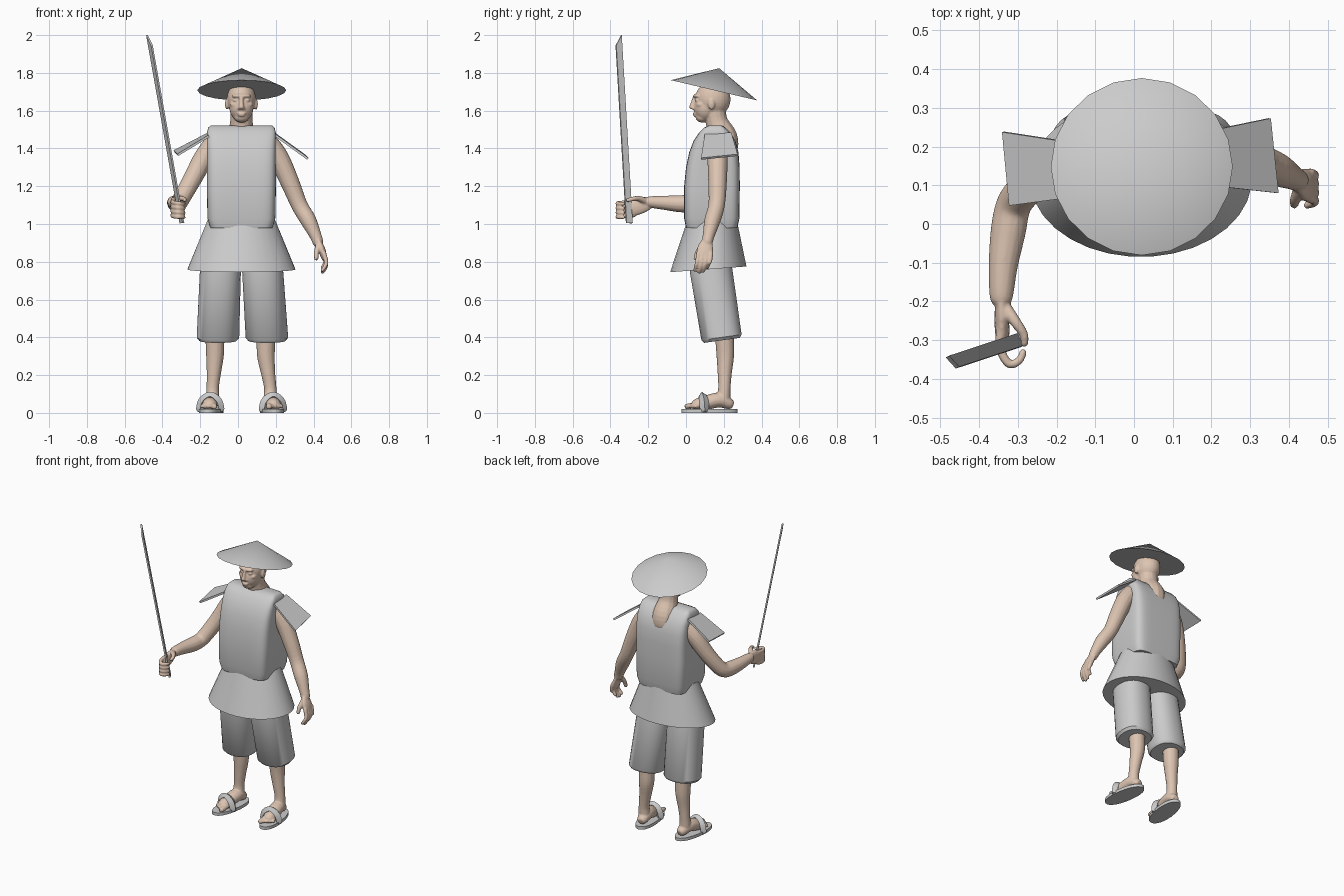
import bpy, bmesh, math
from mathutils import Vector, Matrix

CX = 0.018                      # body centre line
I4 = Matrix.Identity(4)
skin = bpy.data.materials.new("skin")
skin.diffuse_color = (0.72, 0.55, 0.44, 1)


def finish(name, bm, organic=False, smooth=35):
    bmesh.ops.recalc_face_normals(bm, faces=bm.faces[:])
    me = bpy.data.meshes.new(name)
    bm.to_mesh(me)
    bm.free()
    ob = bpy.data.objects.new(name, me)
    bpy.context.collection.objects.link(ob)
    if organic:                 # blend overlapping volumes into one skin
        me.materials.append(skin)
        r = ob.modifiers.new("blend", 'REMESH')
        r.mode, r.voxel_size, r.use_smooth_shade = 'VOXEL', 0.005, True
        s = ob.modifiers.new("soften", 'SMOOTH')
        s.factor, s.iterations = 0.5, 4
    elif smooth:
        bpy.ops.object.select_all(action='DESELECT')
        bpy.context.view_layer.objects.active = ob
        ob.select_set(True)
        bpy.ops.object.shade_smooth_by_angle(angle=math.radians(smooth))
    return ob


def loft(bm, rings):
    rows = [[bm.verts.new(p) for p in r] for r in rings]
    n = len(rows[0])
    for a, b in zip(rows, rows[1:]):
        for i in range(n):
            bm.faces.new((a[i], a[(i + 1) % n], b[(i + 1) % n], b[i]))
    bm.faces.new(rows[0][::-1])
    bm.faces.new(rows[-1])


def ring(c, rx, ry, n=32, e=2, tilt=0):
    out = []
    for i in range(n):
        t = 2 * math.pi * (i + 0.5) / n
        x, y = [r * math.copysign(abs(f) ** (2 / e), f)
                for r, f in ((rx, math.cos(t)), (ry, math.sin(t)))]
        out.append((c[0] + x, c[1] + y, c[2] + y * tilt))
    return out


def tube(bm, pts, u=(1, 0, 0), flat=1, n=14, M=I4):
    """Rounded limb through (x, y, z, radius) points; flat squashes it along u."""
    P = [Vector(p) for p in pts]

    def cap(a, b):
        d = (a - b).to_3d().normalized() * a.w * 0.7
        return Vector((a.x + d.x, a.y + d.y, a.z + d.z, a.w * 0.6))
    P = [cap(P[0], P[1])] + P + [cap(P[-1], P[-2])]
    Q = []
    for i in range(len(P) - 1):
        a, b, c, d = P[max(i - 1, 0)], P[i], P[i + 1], P[min(i + 2, len(P) - 1)]
        for k in range(4):
            t = k / 4
            Q.append(0.5 * (2 * b + (c - a) * t + (2 * a - 5 * b + 4 * c - d) * t * t
                            + (3 * b - a - 3 * c + d) * t ** 3))
    Q.append(P[-1])
    rings = []
    for i, q in enumerate(Q):
        t = (Q[min(i + 1, len(Q) - 1)] - Q[max(i - 1, 0)]).to_3d().normalized()
        v = t.cross(Vector(u)).normalized()
        w = v.cross(t)
        rings.append([M @ (q.to_3d() + q.w * (w * flat * math.cos(f) + v * math.sin(f)))
                      for f in (2 * math.pi * j / n for j in range(n))])
    loft(bm, rings)


def ball(bm, c, r):
    bmesh.ops.create_uvsphere(bm, u_segments=24, v_segments=16, radius=1,
                              matrix=Matrix.Translation(c) @ Matrix.Diagonal((*r, 1)))


# straw hat: wide tilted cone
bm = bmesh.new()
bmesh.ops.create_cone(bm, cap_ends=True, segments=20, radius1=0.235, radius2=0, depth=0.12,
                      matrix=Matrix.Translation((CX + 0.002, 0.148, 1.708))
                      @ Matrix.Rotation(math.radians(-13.2), 4, 'X')
                      @ Matrix.Translation((0, 0, 0.06)))
finish("hat", bm)

# head and neck
bm = bmesh.new()
ball(bm, (CX, 0.142, 1.66), (0.077, 0.094, 0.095))
ball(bm, (CX, 0.102, 1.617), (0.064, 0.061, 0.075))
ball(bm, (CX, 0.086, 1.567), (0.04, 0.036, 0.03))
ball(bm, (CX, 0.06, 1.678), (0.052, 0.022, 0.013))
ball(bm, (CX, 0.047, 1.585), (0.024, 0.011, 0.005))
ball(bm, (CX, 0.048, 1.574), (0.02, 0.011, 0.005))
tube(bm, [(CX, 0.044, 1.668, 0.009), (CX, 0.036, 1.64, 0.011), (CX, 0.031, 1.618, 0.014)])
for s in (-1, 1):
    ball(bm, (CX + s * 0.077, 0.135, 1.635), (0.01, 0.018, 0.03))
    ball(bm, (CX + s * 0.03, 0.06, 1.655), (0.016, 0.012, 0.009))
    ball(bm, (CX + s * 0.038, 0.08, 1.632), (0.024, 0.026, 0.018))
    ball(bm, (CX + s * 0.012, 0.042, 1.612), (0.009, 0.011, 0.008))
tube(bm, [(CX, 0.15, 1.62, 0.057), (CX, 0.163, 1.54, 0.06),
          (CX, 0.195, 1.46, 0.078), (CX, 0.195, 1.40, 0.08)])
finish("head", bm, organic=True)

# breastplate: z, half width, front y, back y
bm = bmesh.new()
loft(bm, [ring((CX, (f + b) / 2, z), w, (b - f) / 2, 40, 6) for z, w, f, b in (
    (0.98, 0.165, 0.0, 0.272), (1.03, 0.18, -0.01, 0.283), (1.20, 0.183, -0.01, 0.285),
    (1.30, 0.183, 0.0, 0.284), (1.38, 0.183, 0.017, 0.278), (1.44, 0.183, 0.04, 0.262),
    (1.485, 0.182, 0.07, 0.235), (1.51, 0.176, 0.095, 0.21), (1.522, 0.162, 0.12, 0.19))])
finish("breastplate", bm, smooth=45)

# flared skirt with slightly sloping hem
bm = bmesh.new()
loft(bm, [ring((CX, 0.118, 0.76), 0.287, 0.203, 32, 2, 0.075),
          ring((CX, 0.138, 1.02), 0.18, 0.132, 32, 2)])
finish("skirt", bm)

# shoulder plates: inner and outer edge corners
for side, quad in (
        ("left", ((0.19, 0.10, 1.475), (0.19, 0.24, 1.48), (0.35, 0.273, 1.365), (0.37, 0.08, 1.345))),
        ("right", ((-0.155, 0.07, 1.465), (-0.155, 0.21, 1.48), (-0.338, 0.238, 1.385), (-0.32, 0.048, 1.365)))):
    bm = bmesh.new()
    bm.faces.new([bm.verts.new(p) for p in quad])
    plate = finish("shoulder_plate_" + side, bm, smooth=0)
    m = plate.modifiers.new("thickness", 'SOLIDIFY')
    m.thickness, m.offset = 0.012, 0

# wide trouser legs, shins, feet and sandals
for side, s, xt, xb, xk, xa, xf in (("right", -1, -0.093, -0.106, -0.122, -0.134, -0.142),
                                    ("left", 1, 0.13, 0.153, 0.148, 0.171, 0.18)):
    bm = bmesh.new()
    loft(bm, [ring((xb, 0.19, 0.384), 0.10, 0.095, 28, 2.3, 0.14),
              ring((xb, 0.188, 0.40), 0.113, 0.107, 28, 2.3, 0.14),
              ring((xt, 0.132, 0.76), 0.109, 0.112, 28, 2.3, 0.14),
              ring((xt, 0.125, 0.92), 0.09, 0.10, 28, 2.3, 0.14)])
    finish("trouser_leg_" + side, bm, smooth=40)

    F = Matrix.Translation((xf, 0.125, 0)) @ Matrix.Rotation(s * math.radians(8), 4, 'Z')
    bm = bmesh.new()
    tube(bm, [(xk, 0.20, 0.47, 0.053), (xk, 0.205, 0.38, 0.05), (xk, 0.208, 0.30, 0.047),
              (xk * 0.5 + xa * 0.5, 0.205, 0.21, 0.038), (xa, 0.203, 0.13, 0.033),
              (xa, 0.198, 0.07, 0.036)])
    tube(bm, [(0, 0.105, 0.048, 0.03), (0, 0.05, 0.068, 0.04), (0, -0.02, 0.053, 0.038),
              (0, -0.07, 0.041, 0.033)], flat=1.1, M=F)
    for i in range(5):          # toes, big toe on the inner side
        x = -s * (0.03 - 0.016 * i)
        r = 0.015 if i == 0 else 0.0105
        tube(bm, [(x * 0.9, -0.06, 0.04, r), (x * 1.1, -0.118 + 0.009 * i, 0.034, r)], n=10, M=F)
    finish("lower_leg_" + side, bm, organic=True)

    bm = bmesh.new()
    loft(bm, [[F @ Vector(p) for p in ring((0, 0, z), 0.06, 0.15, 28, 2.2)] for z in (0, 0.02)])
    finish("sandal_sole_" + side, bm)
    bm = bmesh.new()
    tube(bm, [(-0.052, -0.035, 0.02, 0.024), (-0.038, -0.036, 0.065, 0.024), (0, -0.038, 0.092, 0.02),
              (0.038, -0.036, 0.065, 0.024), (0.052, -0.035, 0.02, 0.024)],
         u=(0, 1, 0.25), flat=1, n=4, M=F)
    finish("sandal_strap_" + side, bm)

# hanging arm
bm = bmesh.new()
tube(bm, [(0.15, 0.165, 1.43, 0.058), (0.215, 0.167, 1.35, 0.055), (0.275, 0.167, 1.22, 0.05),
          (0.325, 0.162, 1.10, 0.044), (0.372, 0.14, 1.02, 0.043), (0.41, 0.12, 0.94, 0.032),
          (0.425, 0.112, 0.90, 0.028)])
tube(bm, [(0.425, 0.112, 0.91, 0.03), (0.442, 0.102, 0.87, 0.043), (0.452, 0.098, 0.835, 0.042)], flat=0.42)
for i in range(4):
    y, d = 0.066 + 0.022 * i, (0.01, 0, 0.006, 0.025)[i]
    tube(bm, [(0.455, y, 0.845, 0.0125), (0.467, y - 0.006, 0.80, 0.012),
              (0.462, y - 0.013, 0.768 + d, 0.011), (0.446, y - 0.018, 0.744 + d, 0.0095)], n=10)
tube(bm, [(0.428, 0.09, 0.89, 0.017), (0.416, 0.062, 0.85, 0.014), (0.414, 0.05, 0.815, 0.011)], n=10)
finish("arm_left", bm, organic=True)

# raised arm gripping the sword
bm = bmesh.new()
tube(bm, [(-0.115, 0.165, 1.43, 0.058), (-0.18, 0.16, 1.35, 0.055), (-0.235, 0.13, 1.25, 0.05),
          (-0.285, 0.085, 1.16, 0.047), (-0.312, 0.045, 1.115, 0.046), (-0.325, -0.02, 1.107, 0.046),
          (-0.338, -0.11, 1.112, 0.038), (-0.343, -0.19, 1.117, 0.03)], u=(0, 0, 1))
tube(bm, [(-0.343, -0.19, 1.115, 0.032), (-0.342, -0.235, 1.10, 0.044), (-0.34, -0.285, 1.085, 0.044)], flat=0.42)
for i in range(4):
    z = 1.12 - 0.024 * i
    tube(bm, [(-0.345, -0.275, z, 0.0125), (-0.344, -0.325, z - 0.006, 0.012),
              (-0.322, -0.362, z - 0.01, 0.0115), (-0.296, -0.352, z - 0.012, 0.0105),
              (-0.286, -0.33, z - 0.013, 0.0095)], u=(0, 0, 1), n=10)
tube(bm, [(-0.335, -0.215, 1.12, 0.018), (-0.308, -0.25, 1.135, 0.015),
          (-0.285, -0.285, 1.132, 0.012), (-0.283, -0.31, 1.125, 0.01)], n=10)
finish("arm_right", bm, organic=True)

# sword: straight flat bar with a slanted tip
base, top = Vector((-0.297, -0.30, 1.005)), Vector((-0.464, -0.355, 1.945))
wide = Vector((0.45, -0.88, 0.03)).normalized() * 0.018
thick = (top - base).cross(wide).normalized() * 0.005
rise = (top - base).normalized() * 0.056
bm = bmesh.new()
loft(bm, [[c + a * wide + b * thick + k * rise * (a < 0)
           for a, b in ((-1, -1), (1, -1), (1, 1), (-1, 1))] for c, k in ((base, 0), (top, 1))])
finish("sword", bm, smooth=0)
